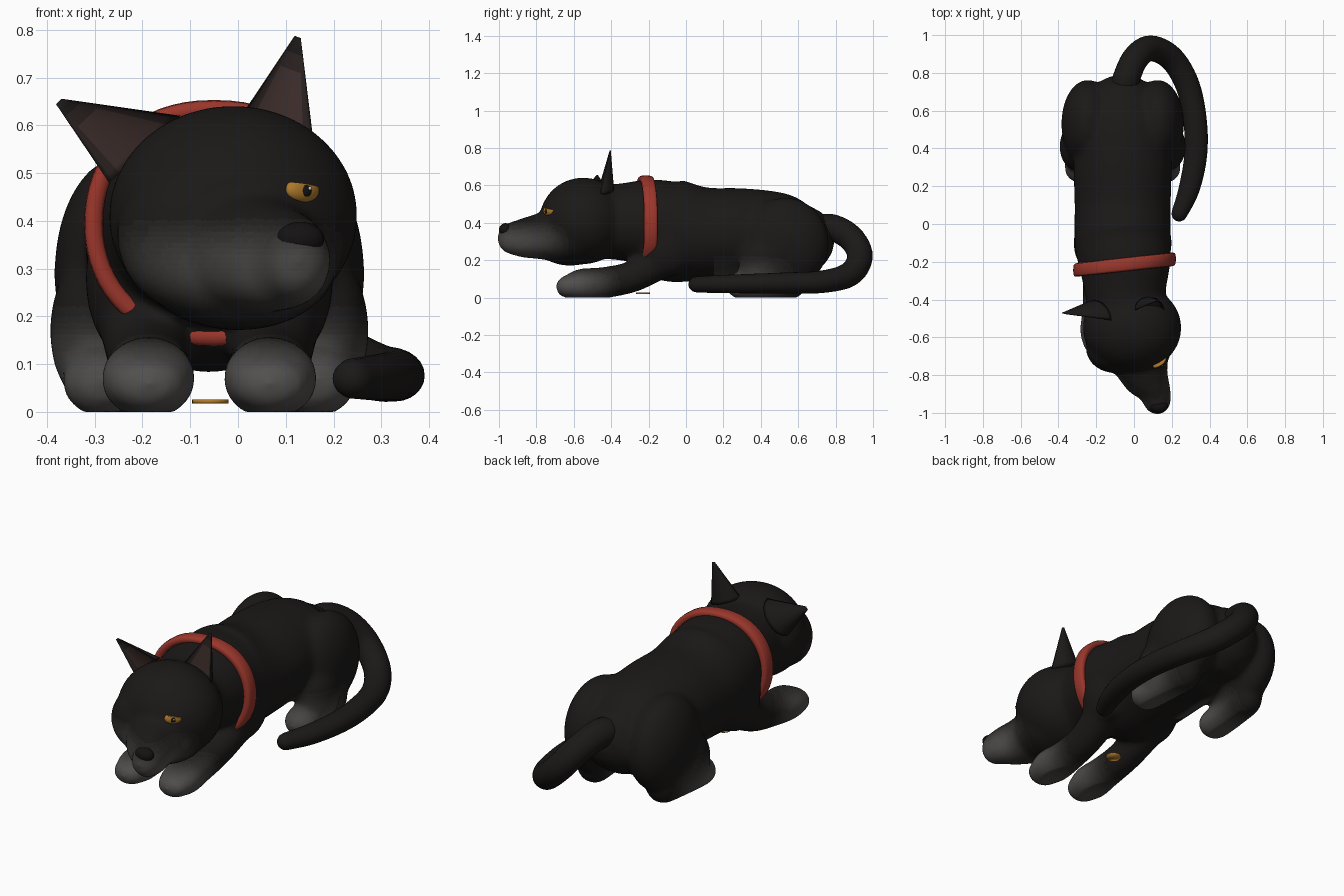
import bpy, bmesh, math
from mathutils import Vector, Matrix

if "Cube" in bpy.data.objects:
    bpy.data.objects.remove(bpy.data.objects["Cube"])

CX = -0.06  # body centre line


def mat(name, c):
    m = bpy.data.materials.new(name)
    m.diffuse_color = (*c, 1)
    m.use_nodes = True
    m.node_tree.nodes["Principled BSDF"].inputs["Base Color"].default_value = m.diffuse_color
    return m


def finish(bm, name, mats):
    bmesh.ops.recalc_face_normals(bm, faces=bm.faces[:])
    me = bpy.data.meshes.new(name)
    bm.to_mesh(me)
    bm.free()
    for m in mats:
        me.materials.append(m)
    me.polygons.foreach_set("use_smooth", [True] * len(me.polygons))
    ob = bpy.data.objects.new(name, me)
    bpy.context.collection.objects.link(ob)
    return ob


def ball(bm, c, r, rot=None):
    m = Matrix.Translation(c) @ (rot or Matrix()) @ Matrix.Diagonal((*r, 1))
    return bmesh.ops.create_uvsphere(bm, u_segments=32, v_segments=20, radius=1, matrix=m)["verts"]


def spline(keys, n=6):
    out = []
    for i in range(len(keys) - 1):
        p = [Vector(keys[max(0, min(len(keys) - 1, i + k))]) for k in (-1, 0, 1, 2)]
        for j in range(n):
            t = j / n
            out.append(0.5 * (2 * p[1] + (p[2] - p[0]) * t + (2 * p[0] - 5 * p[1] + 4 * p[2] - p[3]) * t * t
                              + (3 * p[1] - p[0] - 3 * p[2] + p[3]) * t ** 3))
    return out + [Vector(keys[-1])]


def tube(bm, keys, seg=24, up=Vector((0, 0, 1))):
    # keys: x, y, z, side radius, up radius; the ends get rounded caps
    pts = spline(keys)
    rings = []
    for i, p in enumerate(pts):
        t = (Vector(pts[min(i + 1, len(pts) - 1)][:3]) - Vector(pts[max(i - 1, 0)][:3])).normalized()
        s = t.cross(up).normalized()
        u = s.cross(t)
        frames = [(0, 1)]
        if i == 0:
            frames = [(-math.sin(a), math.cos(a)) for a in (1.4, 1.0, 0.5)] + frames
        if i == len(pts) - 1:
            frames += [(math.sin(a), math.cos(a)) for a in (0.5, 1.0, 1.4)]
        for d, k in frames:
            c = Vector(p[:3]) + t * d * min(p[3], p[4])
            rings.append([bm.verts.new(c + k * (s * p[3] * math.cos(a) + u * p[4] * math.sin(a)))
                          for a in (2 * math.pi * j / seg for j in range(seg))])
    for a, b in zip(rings, rings[1:]):
        for j in range(seg):
            bm.faces.new((a[j], a[(j + 1) % seg], b[(j + 1) % seg], b[j]))
    bm.faces.new(rings[0])
    bm.faces.new(rings[-1])


def ramp(a, b, v):
    t = max(0, min(1, (v - a) / (b - a)))
    return t * t * (3 - 2 * t)


def greyness(p):
    x, y, z = p
    if y > 0.15:
        return ramp(.24, .04, z) * ramp(.62, .35, y) * ramp(.06, .12, abs(x - CX))
    if z < .175 and y < -.25:
        return ramp(-.33, -.6, y) * ramp(.18, .08, z)
    return ramp(-.6, -.86, y) * ramp(.42, .27, z) * ramp(.15, .27, z)


LEVELS = 16
fur = [mat("fur_%d" % i, [d + (g - d) * i / (LEVELS - 1) for d, g in
                          zip((.011, .0095, .009), (.085, .08, .076))]) for i in range(LEVELS)]
red = mat("collar_red", (.33, .038, .025))
gold = mat("gold", (.42, .19, .025))
inner = [mat("inner_ear", (.045, .026, .023)), mat("inner_ear_edge", (.022, .015, .014))]
black = mat("nose_black", (.007, .006, .006))
white = mat("glint", (.8, .8, .8))

# torso and neck
bm = bmesh.new()
tube(bm, [(-.03, -.5, .41, .2, .2), (-.045, -.36, .405, .215, .205), (-.05, -.2, .40, .245, .235),
          (CX, -.08, .36, .255, .275), (CX, .1, .34, .255, .25), (CX, .3, .345, .26, .24),
          (CX, .5, .33, .25, .23), (CX, .6, .31, .2, .195)], 32)
# legs, both sides
for s in (-1, 1):
    def at(o, y, z):
        return (CX + s * o, y, z)
    ball(bm, at(.165, -.1, .28), (.095, .15, .17))
    tube(bm, [(*at(.14, -.12, .21), .1, .1), (*at(.13, -.28, .115), .085, .085),
              (*at(.125, -.45, .078), .088, .085), (*at(.128, -.56, .07), .1, .085),
              (*at(.128, -.635, .058), .085, .062)])
    ball(bm, at(.185, .53, .29), (.14, .235, .245))
    ball(bm, at(.24, .41, .17), (.095, .13, .16))
    tube(bm, [(*at(.2, .56, .09), .09, .1), (*at(.215, .42, .07), .085, .08),
              (*at(.225, .29, .065), .085, .075)])
# head and muzzle, turned to one side
ball(bm, (-.01, -.55, .41), (.262, .235, .232))
ball(bm, (-.1, -.66, .37), (.155, .13, .16))
ball(bm, (.0, -.62, .315), (.21, .2, .145))
tube(bm, [(.01, -.66, .34, .17, .15), (.06, -.8, .325, .13, .12), (.105, -.88, .318, .092, .104),
          (.122, -.935, .318, .075, .088)])
body = finish(bm, "body", fur)
rm = body.modifiers.new("fuse", "REMESH")
rm.mode, rm.voxel_size = "VOXEL", .012
sm = body.modifiers.new("soften", "SMOOTH")
sm.factor, sm.iterations = .5, 22
fused = bpy.data.meshes.new_from_object(body.evaluated_get(bpy.context.evaluated_depsgraph_get()))
body.modifiers.clear()
body.data = fused
fused.materials.clear()
for m in fur:
    fused.materials.append(m)
for v in fused.vertices:
    v.co.z = max(v.co.z, 0)
for f in fused.polygons:
    f.use_smooth = True
    f.material_index = round(greyness(f.center) * (LEVELS - 1))
bpy.context.view_layer.update()

# tail
bm = bmesh.new()
tube(bm, [(-.06, .66, .34, .08, .08), (-.04, .77, .375, .073, .073), (.01, .88, .32, .07, .07),
          (.09, .93, .22, .068, .068), (.2, .875, .125, .066, .066), (.285, .73, .085, .064, .06),
          (.325, .53, .078, .062, .056), (.325, .35, .075, .06, .052), (.29, .18, .072, .055, .048),
          (.24, .055, .07, .042, .042)])
finish(bm, "tail", [fur[0]])


# ears: base edge a-b, tip, depth behind the flat inner face
def ear(name, a, b, tip, depth):
    a, b, tip = Vector(a), Vector(b), Vector(tip)
    mid, half = (a + b) / 2, (b - a) / 2
    bm = bmesh.new()
    rings = []
    for i in range(13):
        t = i / 12
        k = 1 - .92 * t
        ring = []
        for j in range(32):
            w = 2 * math.pi * j / 32
            d = math.sin(w) * depth if math.sin(w) > 0 else -math.sin(w) * depth * .35
            ring.append(bm.verts.new(mid.lerp(tip, t) + half * k * math.cos(w) + Vector((0, d * k, 0))))
        rings.append(ring)
    for i, (r, q) in enumerate(zip(rings, rings[1:])):
        for j in range(32):
            f = bm.faces.new((r[j], r[(j + 1) % 32], q[(j + 1) % 32], q[j]))
            if 20 <= j <= 27 and i < 8:
                f.material_index = 1
            elif 18 <= j <= 29 and i < 10:
                f.material_index = 2
    bm.faces.new(rings[0])
    bm.faces.new(rings[-1])
    finish(bm, name, [fur[0], *inner])


ear("right_ear", (-.27, -.47, .48), (-.12, -.51, .62), (-.375, -.475, .65), .085)
ear("left_ear", (.0, -.46, .61), (.16, -.46, .55), (.125, -.408, .785), .075)

# nose
bm = bmesh.new()
ball(bm, (.13, -.965, .362), (.05, .035, .036))
finish(bm, "nose", [black])

# eye with pupil and glint, set on the head surface
hit, loc, nor, _ = body.ray_cast(Vector((.135, -1.5, .465)), Vector((0, 1, 0)))
face = Vector((.6, -.8, .1)).normalized()
turn = face.to_track_quat("-Y", "Z").to_matrix().to_4x4()
for name, size, off, m in (("eye", (.042, .018, .027), (0, 0, 0), gold),
                           ("pupil", (.012, .006, .013), (0, -.015, -.003), black),
                           ("eye_glint", (.004, .003, .004), (.004, -.021, .001), white)):
    bm = bmesh.new()
    for v in ball(bm, (0, 0, 0), size):
        v.co.z = min(v.co.z, .011 - .15 * v.co.x)
    bm.transform(Matrix.Translation(loc) @ turn @ Matrix.Translation(off))
    finish(bm, name, [m])

# collar
bm = bmesh.new()
rings = []
for i in range(64):
    a = 2 * math.pi * i / 64
    ring = []
    for j in range(12):
        w = 2 * math.pi * j / 12
        c, s = math.cos(w), math.sin(w)
        rad = .02 * math.copysign(abs(c) ** .6, c)
        x = (.252 + rad) * math.copysign(abs(math.cos(a)) ** .9, math.cos(a))
        z = (.238 + rad) * math.copysign(abs(math.sin(a)) ** .95, math.sin(a))
        y = .036 * math.copysign(abs(s) ** .6, s) + .11 * x
        ring.append(bm.verts.new((-.05 + x, -.215 + y, .395 + z)))
    rings.append(ring)
for i in range(64):
    r, q = rings[i], rings[(i + 1) % 64]
    for j in range(12):
        bm.faces.new((r[j], r[(j + 1) % 12], q[(j + 1) % 12], q[j]))
finish(bm, "collar", [red])

# tag under the chest
bm = bmesh.new()
bmesh.ops.create_cone(bm, cap_ends=True, segments=32, radius1=.038, radius2=.038, depth=.008,
                      matrix=Matrix.Translation((-.058, -.23, .022)))
finish(bm, "collar_tag", [gold])
